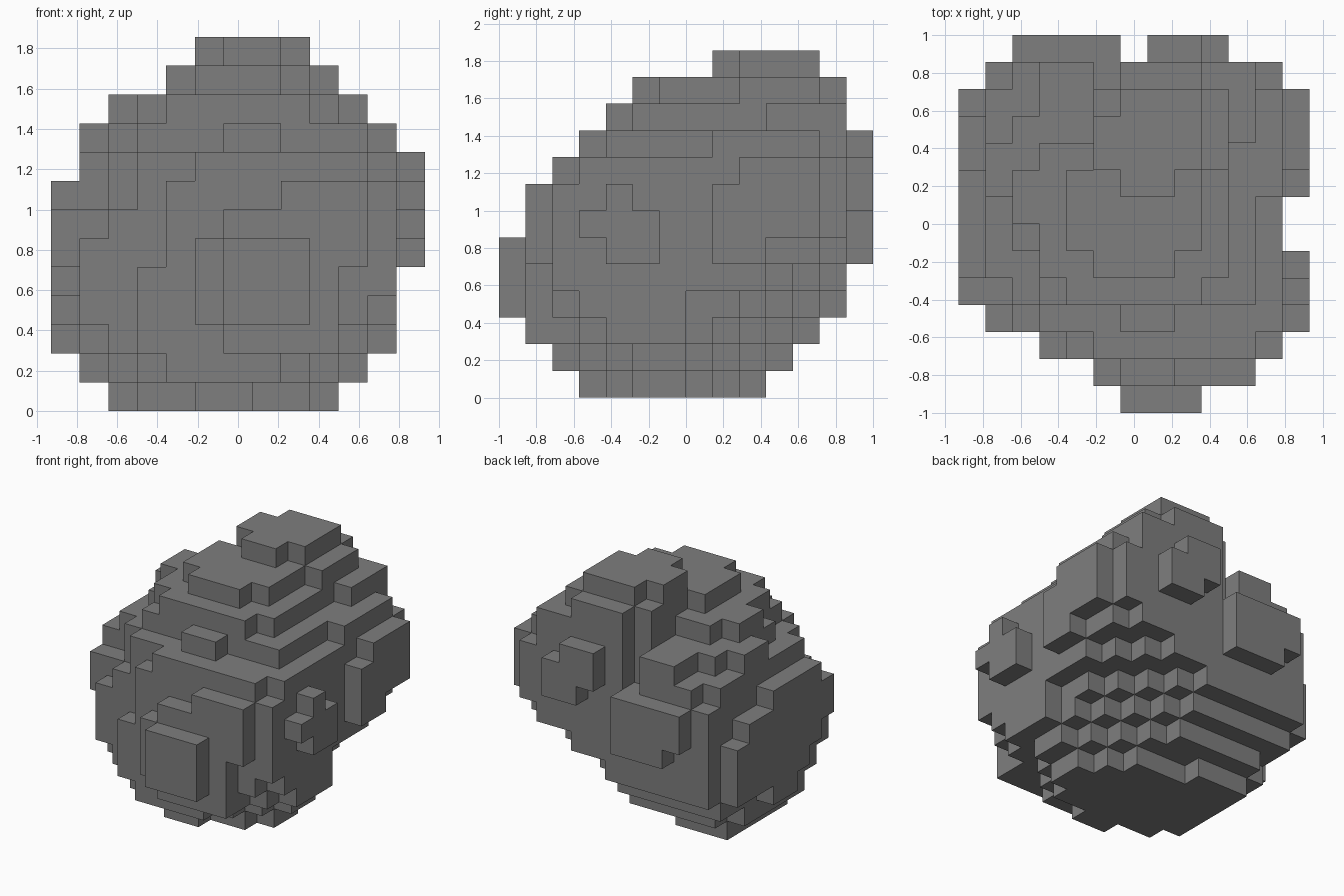
import bpy
import bmesh
from mathutils import Vector

default_cube = bpy.data.objects.get("Cube")
if default_cube:
    bpy.data.objects.remove(default_cube, do_unlink=True)

BLOCK = 1 / 7                      # edge length of one block
ORIGIN = Vector((6.5, 7, 0))       # block coordinate of the world origin
blocks = set()


def span(value):
    """Inclusive range from a single index or a (first, last) pair."""
    first, last = value if isinstance(value, tuple) else (value, value)
    return range(first, last + 1)


def fill(x, y, z):
    """Add a solid cuboid of blocks."""
    blocks.update((i, j, k) for i in span(x) for j in span(y) for k in span(z))


def carve(x, y, z):
    """Remove a cuboid of blocks."""
    blocks.difference_update((i, j, k) for i in span(x) for j in span(y) for k in span(z))


def tier(x, y, z, front_left=0, front_right=0, back_left=0, back_right=0):
    """Add a slab whose corners are cut back in staircase steps."""
    for i in span(x):
        for j in span(y):
            west, east = i - x[0], x[1] - i
            front, back = j - y[0], y[1] - j
            if (west + front >= front_left and east + front >= front_right
                    and west + back >= back_left and east + back >= back_right):
                fill(i, j, z)


# Tapered underside
tier(x=(2, 9), y=(5, 9), z=0, back_right=3)
carve(x=(5, 6), y=9, z=0)
fill(x=(3, 8), y=4, z=0)
fill(x=(5, 6), y=3, z=0)
tier(x=(1, 10), y=(2, 10), z=1, front_left=3, front_right=3, back_left=1, back_right=4)
tier(x=(1, 11), y=(2, 11), z=2, front_left=2, front_right=2, back_right=5)

# Broad middle
tier(x=(1, 11), y=(2, 12), z=3, front_left=2, front_right=1, back_right=5)
carve(x=11, y=7, z=3)
tier(x=(1, 11), y=(2, 12), z=4, front_left=2, back_right=3)
tier(x=(1, 11), y=(2, 12), z=5, front_left=3, back_right=1)
tier(x=(1, 11), y=(2, 12), z=(6, 7), front_left=3)
tier(x=(1, 11), y=(2, 12), z=8, front_left=3, front_right=1, back_left=1)
carve(x=4, y=2, z=8)
fill(x=2, y=3, z=(3, 6))
fill(x=1, y=3, z=(3, 5))
fill(x=1, y=4, z=(5, 6))

# Stepped crown
tier(x=(2, 10), y=(4, 12), z=9, front_left=1)
carve(x=2, y=5, z=9)
carve(x=2, y=(11, 12), z=9)
fill(x=(6, 7), y=3, z=9)
fill(x=1, y=(8, 9), z=9)
fill(x=11, y=(8, 11), z=9)
tier(x=(3, 9), y=(4, 9), z=10, front_left=1, front_right=1)
fill(x=2, y=(7, 8), z=10)
fill(x=(5, 9), y=(10, 12), z=10)
fill(x=10, y=(10, 12), z=10)
tier(x=(4, 8), y=(5, 8), z=11, front_left=1, front_right=1)
fill(x=(5, 9), y=(9, 11), z=11)
fill(x=(6, 8), y=12, z=11)
tier(x=(5, 8), y=(8, 11), z=12, front_left=1, front_right=1, back_left=1)

# Groove down the back
carve(x=5, y=12, z=(8, 10))

# Front bulge and the raised plate on it
fill(x=(6, 9), y=1, z=2)
fill(x=(5, 9), y=1, z=(3, 4))
fill(x=(5, 10), y=1, z=5)
fill(x=(6, 10), y=1, z=6)
fill(x=(8, 10), y=1, z=7)
fill(x=(6, 8), y=0, z=(3, 5))

# Knobs on the +x side
fill(x=12, y=(8, 11), z=(5, 8))
carve(x=12, y=8, z=8)
carve(x=12, y=(10, 11), z=5)
fill(x=12, y=4, z=(5, 7))
fill(x=12, y=3, z=6)
fill(x=12, y=5, z=(5, 6))

# Ridge on the -x side
fill(x=0, y=4, z=(5, 6))
fill(x=0, y=5, z=(4, 7))
fill(x=0, y=6, z=(3, 7))
fill(x=0, y=(7, 8), z=(2, 7))
fill(x=0, y=(9, 10), z=(3, 6))
fill(x=0, y=11, z=(3, 5))

# Two knobs on the back
fill(x=(7, 8), y=13, z=(7, 9))
fill(x=9, y=13, z=(7, 8))
carve(x=7, y=13, z=7)
fill(x=(2, 5), y=13, z=(5, 7))
carve(x=2, y=13, z=5)

# Skin the blocks with their exposed faces
bm = bmesh.new()
corners = {}


def corner(point):
    key = tuple(round(c) for c in point)
    if key not in corners:
        corners[key] = bm.verts.new((Vector(key) - ORIGIN) * BLOCK)
    return corners[key]


for cell in sorted(blocks):
    for axis in range(3):
        for side in (0, 1):
            step = Vector((0, 0, 0))
            step[axis] = 1
            neighbour = Vector(cell) + step * (2 * side - 1)
            if tuple(round(c) for c in neighbour) in blocks:
                continue
            u, v = Vector((0, 0, 0)), Vector((0, 0, 0))
            u[(axis + 1) % 3] = 1
            v[(axis + 2) % 3] = 1
            base = Vector(cell) + step * side
            ring = [base, base + u, base + u + v, base + v]
            bm.faces.new([corner(p) for p in (ring if side else reversed(ring))])

mesh = bpy.data.meshes.new("boulder")
bm.to_mesh(mesh)
bm.free()

# Flat grey stone
stone = bpy.data.materials.new("stone_grey")
stone.use_nodes = True
colour = (0.21, 0.21, 0.21, 1)
stone.diffuse_color = colour
for node in stone.node_tree.nodes:
    if node.type == "BSDF_PRINCIPLED":
        node.inputs["Base Color"].default_value = colour
mesh.materials.append(stone)

boulder = bpy.data.objects.new("boulder", mesh)
bpy.context.collection.objects.link(boulder)
